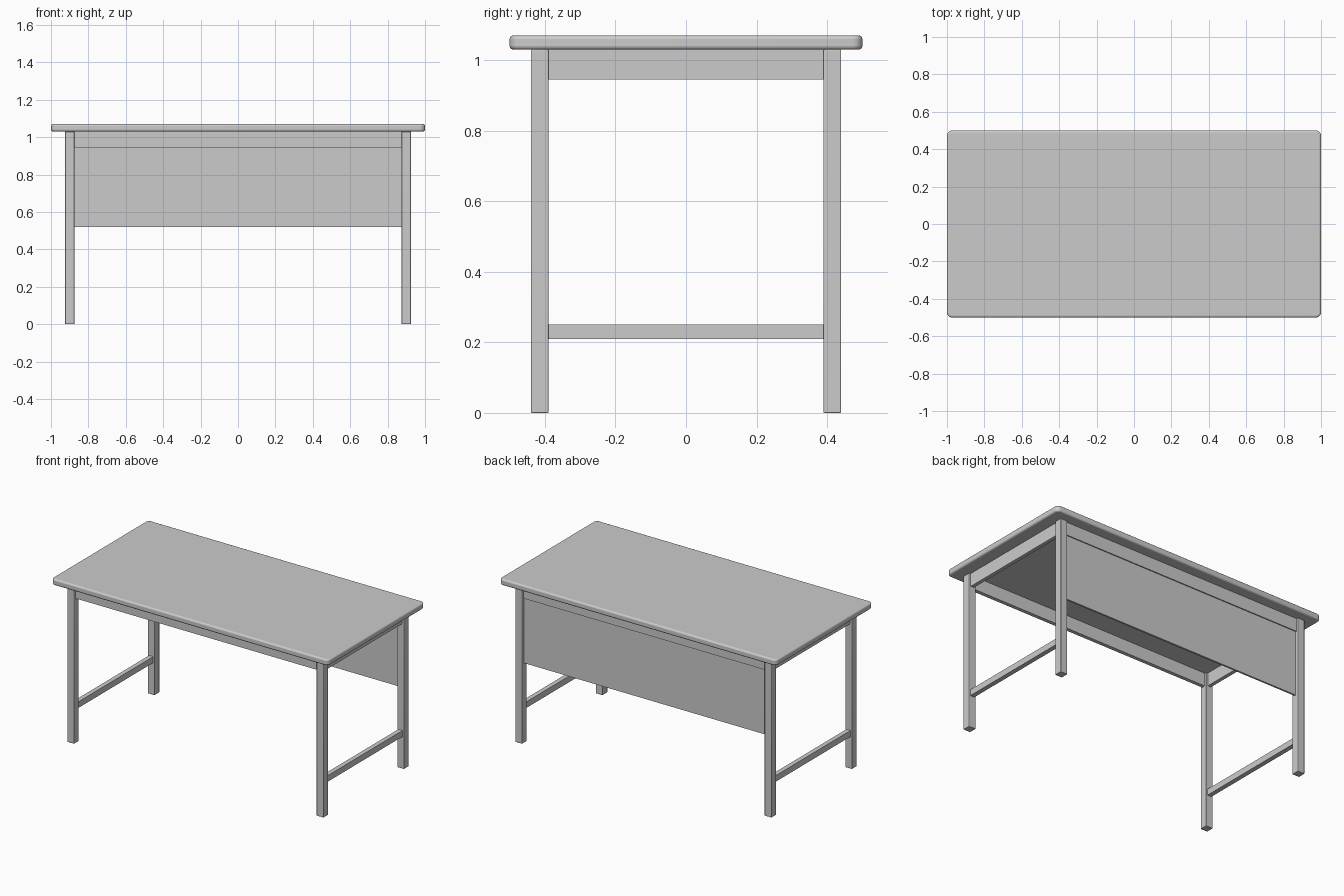
import bpy, bmesh

if "Cube" in bpy.data.objects:
    bpy.data.objects.remove(bpy.data.objects["Cube"])

grey = bpy.data.materials.new("light grey")
grey.diffuse_color = (0.6, 0.6, 0.6, 1)
grey.use_nodes = True
grey.node_tree.nodes["Principled BSDF"].inputs["Base Color"].default_value = grey.diffuse_color


def box(name, x, y, z, bevel=0.0, segments=2, corner=0.0):
    """Box from (min, max) ranges, with optional rounded upright corners and edges."""
    bm = bmesh.new()
    bmesh.ops.create_cube(bm, size=1)
    for v in bm.verts:
        for i, (lo, hi) in enumerate((x, y, z)):
            v.co[i] = hi if v.co[i] > 0 else lo
    if corner:
        upright = [e for e in bm.edges
                   if abs(e.verts[0].co.z - e.verts[1].co.z) > 0.01]
        bmesh.ops.bevel(bm, geom=upright, offset=corner, segments=6,
                        profile=0.5, affect='EDGES')
    mesh = bpy.data.meshes.new(name)
    bm.to_mesh(mesh)
    bm.free()
    mesh.materials.append(grey)
    ob = bpy.data.objects.new(name, mesh)
    bpy.context.collection.objects.link(ob)
    if bevel:
        mod = ob.modifiers.new("rounded edges", 'BEVEL')
        mod.width = bevel
        mod.segments = segments
        mod.limit_method = 'ANGLE'
        mod.angle_limit = 0.7
    bpy.context.view_layer.objects.active = ob
    ob.select_set(True)
    bpy.ops.object.shade_smooth_by_angle(angle=0.6)
    ob.select_set(False)
    return ob


def span(side, a, b):
    return tuple(sorted((side * a, side * b)))


# Table top
box("table_top", (-1, 1), (-0.5, 0.5), (1.03, 1.07), 0.01, 3, corner=0.028)

# Legs
for sx, xn in ((-1, "left"), (1, "right")):
    for sy, yn in ((-1, "front"), (1, "back")):
        box(f"{yn}_{xn}_leg", span(sx, 0.875, 0.925), span(sy, 0.39, 0.44),
            (0, 1.03), 0.003)

# Side aprons and low stretchers
for sx, xn in ((-1, "left"), (1, "right")):
    box(f"{xn}_apron", span(sx, 0.888, 0.912), (-0.39, 0.39), (0.945, 1.03))
    box(f"{xn}_stretcher", span(sx, 0.885, 0.915), (-0.39, 0.39), (0.21, 0.25))

# Long aprons
for sy, yn in ((-1, "front"), (1, "back")):
    box(f"{yn}_apron", (-0.875, 0.875), span(sy, 0.403, 0.427), (0.945, 1.03))

# Modesty panel under the back apron
box("back_panel", (-0.875, 0.875), (0.408, 0.42), (0.52, 0.945))
